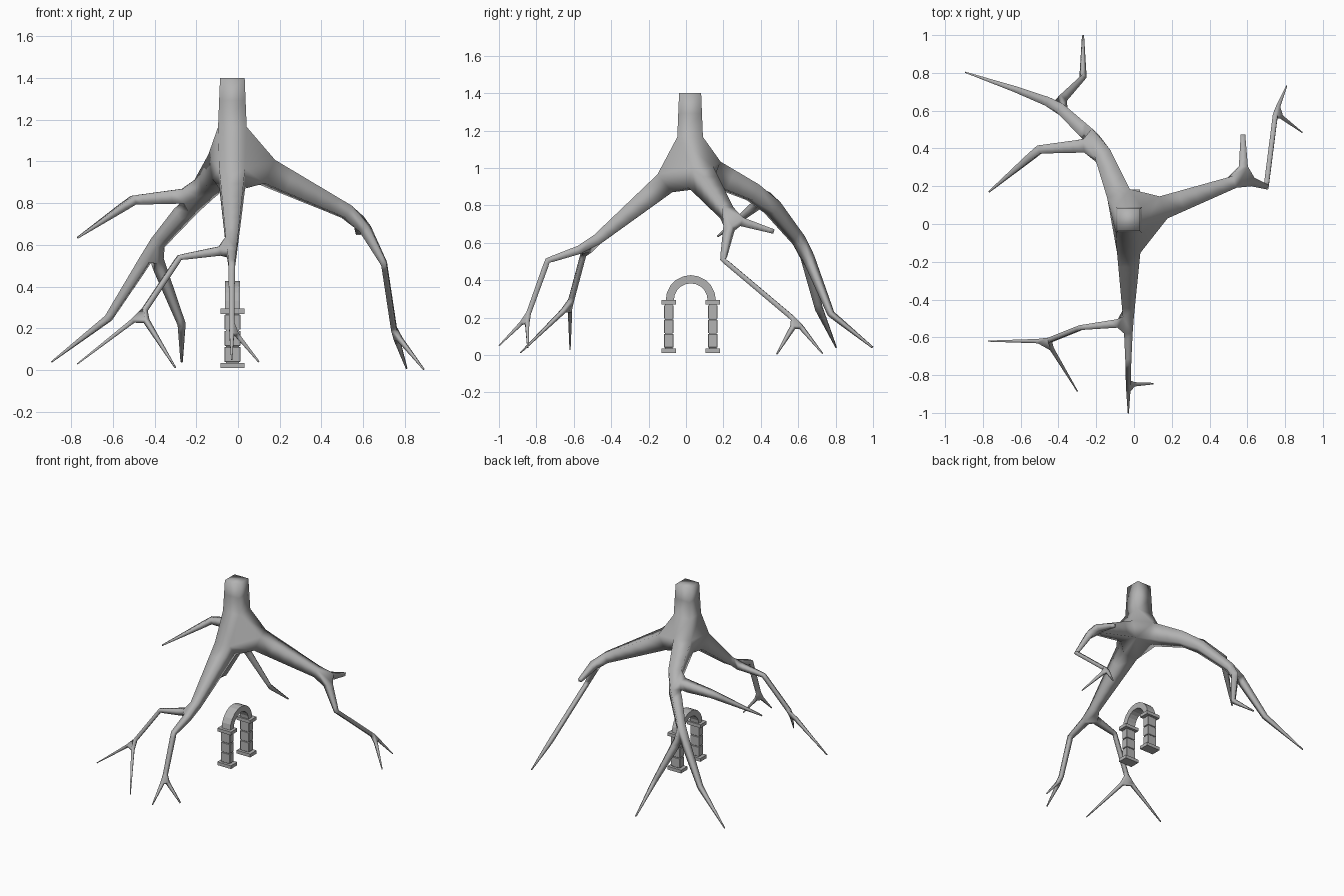
import bpy, bmesh, math

cube = bpy.data.objects.get("Cube")
if cube:
    bpy.data.objects.remove(cube)

grey = bpy.data.materials.new("plain grey")
grey.use_nodes = True
grey.diffuse_color = (0.45, 0.45, 0.45, 1)
grey.node_tree.nodes["Principled BSDF"].inputs["Base Color"].default_value = (0.45, 0.45, 0.45, 1)


def add_object(name, bm):
    mesh = bpy.data.meshes.new(name)
    bm.to_mesh(mesh)
    bm.free()
    mesh.materials.append(grey)
    obj = bpy.data.objects.new(name, mesh)
    bpy.context.collection.objects.link(obj)
    return obj


# Root skeleton: name -> (parent, x, y, z, radius)
joints = {
    "top": (None, -0.027, 0.022, 1.4, 0.059),
    "hub": ("top", -0.027, 0.022, 1.03, 0.074),
    "front_knee": ("hub", -0.03, -0.52, 0.58, 0.025),
    "front_bend": ("front_knee", -0.03, -0.74, 0.505, 0.015),
    "front_fork": ("front_bend", -0.03, -0.85, 0.2, 0.013),
    "front_tip": ("front_fork", -0.03, -1.0, 0.05, 0.003),
    "front_side_tip": ("front_fork", 0.1, -0.845, 0.04, 0.004),
    "low_bend": ("front_knee", -0.28, -0.548, 0.54, 0.013),
    "low_fork": ("low_bend", -0.46, -0.62, 0.27, 0.013),
    "low_tip": ("low_fork", -0.77, -0.62, 0.03, 0.003),
    "low_side_tip": ("low_fork", -0.30, -0.885, 0.012, 0.003),
    "left_knee": ("hub", 0.58, 0.24, 0.73, 0.028),
    "left_twig": ("left_knee", 0.577, 0.47, 0.66, 0.012),
    "left_bend": ("left_knee", 0.70, 0.198, 0.51, 0.013),
    "left_fork": ("left_bend", 0.75, 0.59, 0.18, 0.013),
    "left_tip": ("left_fork", 0.808, 0.73, 0.008, 0.003),
    "left_side_tip": ("left_fork", 0.89, 0.485, 0.004, 0.003),
    "back_knee": ("hub", -0.185, 0.42, 0.84, 0.04),
    "high_bend": ("back_knee", -0.5, 0.395, 0.815, 0.022),
    "high_tip": ("high_bend", -0.768, 0.17, 0.635, 0.004),
    "back_fork": ("back_knee", -0.41, 0.63, 0.58, 0.026),
    "back_bend": ("back_fork", -0.62, 0.71, 0.25, 0.016),
    "back_tip": ("back_bend", -0.893, 0.803, 0.04, 0.003),
    "back_side_bend": ("back_fork", -0.27, 0.775, 0.22, 0.014),
    "back_side_tip": ("back_side_bend", -0.27, 0.998, 0.04, 0.004),
}

bm = bmesh.new()
skin_layer = bm.verts.layers.skin.verify()
verts = {}
for name, (parent, x, y, z, radius) in joints.items():
    v = verts[name] = bm.verts.new((x, y, z))
    v[skin_layer].radius = (radius, radius)
    v[skin_layer].use_root = parent is None
    if parent:
        bm.edges.new((verts[parent], v))
roots = add_object("trunk_and_roots", bm)
skin = roots.modifiers.new("Skin", "SKIN")
skin.use_smooth_shade = True
skin.branch_smoothing = 0.0


# Arch pillars
def block(name, y, z0, z1, wx, wy, bevel=0.0):
    bm = bmesh.new()
    bmesh.ops.create_cube(bm, size=1)
    for v in bm.verts:
        v.co = (-0.027 + v.co.x * wx, y + v.co.y * wy, (z0 + z1) / 2 + v.co.z * (z1 - z0))
    if bevel:
        bmesh.ops.bevel(bm, geom=bm.edges[:], offset=bevel, segments=1, affect="EDGES")
    add_object(name, bm)


for side, y in (("front", -0.092), ("back", 0.143)):
    block(side + "_pillar_base", y, 0.01, 0.035, 0.116, 0.077)
    block(side + "_pillar_core", y, 0.03, 0.28, 0.062, 0.038)
    for i in range(3):
        block(f"{side}_pillar_block_{i + 1}", y, 0.04 + i * 0.077, 0.112 + i * 0.077, 0.076, 0.051, 0.002)
    block(side + "_pillar_capital", y, 0.27, 0.295, 0.116, 0.077)

# Arch ring
bm = bmesh.new()
steps = 10
rings = []
for i in range(steps + 1):
    a = math.pi * i / steps
    rings.append([bm.verts.new((-0.027 + x, 0.0255 + r * math.cos(a), 0.293 + r * math.sin(a)))
                  for x, r in ((-0.036, 0.09), (0.036, 0.09), (0.036, 0.134), (-0.036, 0.134))])
for a, b in zip(rings, rings[1:]):
    for k in range(4):
        bm.faces.new((a[k], a[(k + 1) % 4], b[(k + 1) % 4], b[k]))
bm.faces.new(rings[0])
bm.faces.new(rings[-1])
bmesh.ops.recalc_face_normals(bm, faces=bm.faces)
add_object("arch_ring", bm)
